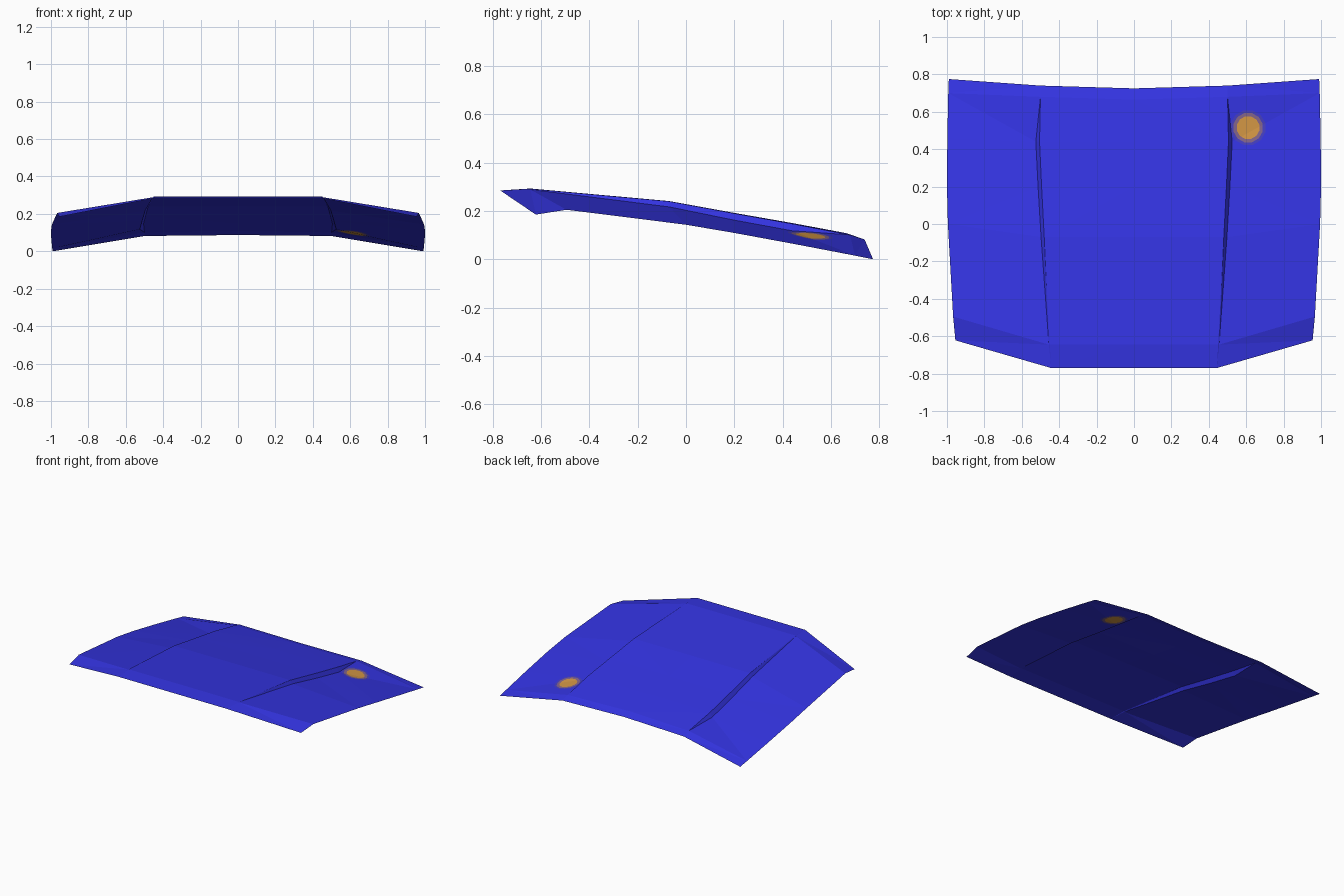
import bpy, bmesh, math
from mathutils import Vector

if "Cube" in bpy.data.objects:
    bpy.data.objects.remove(bpy.data.objects["Cube"])


def material(name, rgb):
    m = bpy.data.materials.new(name)
    m.diffuse_color = (*rgb, 1)
    m.use_nodes = True
    m.node_tree.nodes["Principled BSDF"].inputs["Base Color"].default_value = m.diffuse_color
    return m


MATS = [material("blue_paint", (0.034, 0.034, 0.76)),
        material("faded_blue", (0.06, 0.05, 0.53)),
        material("worn_mauve", (0.23, 0.13, 0.26)),
        material("orange_spot", (0.66, 0.31, 0.06))]

# Lengthwise lines of the bonnet, front to back (x, y, z)
CENTRE = [(0, -.77, .285), (0, -.645, .293), (0, -.07, .241), (0, .2, .192),
          (0, .44, .15), (0, .665, .108), (0, .725, .087)]
STEP_TOP = [(.443, -.77, .285), (.45, -.645, .292), (.48, -.07, .24), (.494, .2, .19),
            (.505, .44, .147), (.50, .68, .101), (.50, .74, .082)]
STEP_FOOT = [(.443, -.77, .285), (.455, -.645, .289), (.497, -.07, .217), (.513, .2, .162),
             (.525, .44, .118), (.50, .68, .101), (.50, .74, .082)]
OUTER = [(.955, -.622, .185), (.967, -.495, .205), (.995, 0, .143), (1.0, .2, .109),
         (.998, .46, .061), (.993, .70, .015), (.99, .775, 0)]


def mirror(line):
    return [(-x, y, z) for x, y, z in line]


def cut_spot(bm, centre, radius, sides=12):
    """Cut a polygon outline into the panel, working only inside earlier cuts."""
    planes = []

    def inside(f):
        c = f.calc_center_median()
        return all((c - co).dot(no) < 0 for co, no in planes)

    for i in range(sides):
        a = 2 * math.pi * i / sides
        no = Vector((math.cos(a), math.sin(a), 0))
        co = centre + no * radius
        faces = [f for f in bm.faces if inside(f)]
        geom = list({e for f in faces for e in f.edges}
                    | {v for f in faces for v in f.verts}) + faces
        bmesh.ops.bisect_plane(bm, geom=geom, dist=1e-5, plane_co=co, plane_no=no)
        planes.append((co, no))
    return [f for f in bm.faces if inside(f)]


def sheet(name, columns, spot=None):
    """Single-skin panel lofted between lines listed left to right."""
    bm = bmesh.new()
    grid = [[bm.verts.new(p) for p in col] for col in columns]
    for a, b in zip(grid, grid[1:]):
        for r in range(len(a) - 1):
            bm.faces.new((a[r], b[r], b[r + 1], a[r + 1]))
    bmesh.ops.remove_doubles(bm, verts=bm.verts[:], dist=1e-4)
    bmesh.ops.dissolve_degenerate(bm, edges=bm.edges[:], dist=1e-4)
    bmesh.ops.triangulate(bm, faces=bm.faces[:])
    if spot:
        for index, radius in ((1, .092), (2, .078), (3, .06)):
            for f in cut_spot(bm, Vector(spot), radius):
                f.material_index = index
    me = bpy.data.meshes.new(name)
    bm.to_mesh(me)
    bm.free()
    for m in MATS:
        me.materials.append(m)
    ob = bpy.data.objects.new(name, me)
    bpy.context.collection.objects.link(ob)
    return ob


# Raised middle, then the two lower side panels with their steps
sheet("raised_centre_panel", [mirror(STEP_TOP), CENTRE, STEP_TOP])
sheet("left_step", [mirror(STEP_FOOT), mirror(STEP_TOP)])
sheet("right_step", [STEP_TOP, STEP_FOOT])
sheet("left_side_panel", [mirror(OUTER), mirror(STEP_FOOT)])
# The right panel carries the worn orange spot
sheet("right_side_panel", [STEP_FOOT, OUTER], spot=(.61, .515, .1))
